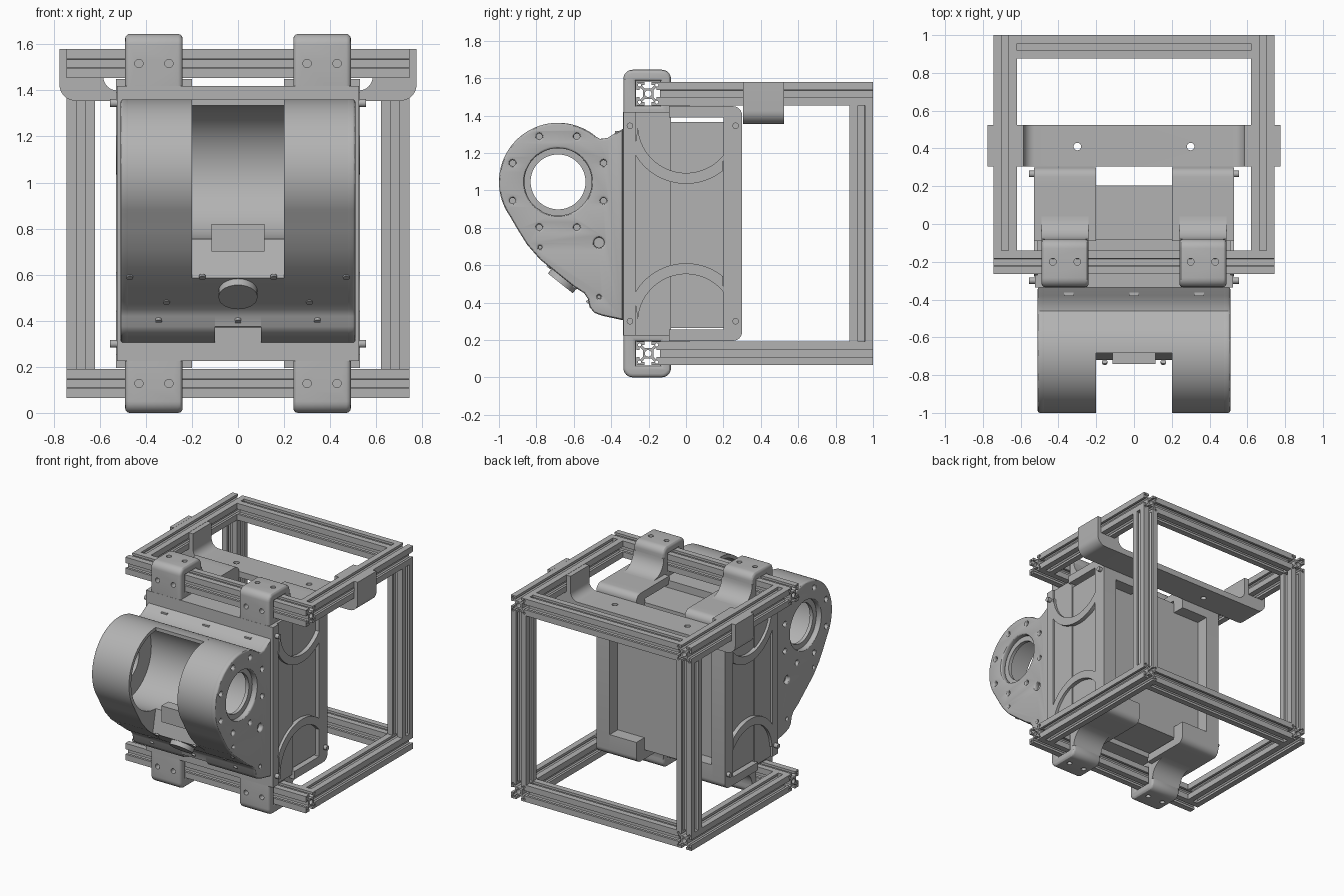
import bpy, bmesh
from math import sin, cos, pi, radians
from mathutils import Matrix, Vector

if "Cube" in bpy.data.objects:
    bpy.data.objects.remove(bpy.data.objects["Cube"])

grey = bpy.data.materials.new("plain grey")
grey.use_nodes = True
COLOR = (0.45, 0.45, 0.45, 1)
grey.diffuse_color = COLOR
grey.node_tree.nodes["Principled BSDF"].inputs["Base Color"].default_value = COLOR

parts = []
ZSUM = 1.645          # twice the height of the horizontal mirror plane
BASIS = {"x": Matrix(((0, 0, 1), (1, 0, 0), (0, 1, 0))),
         "y": Matrix(((1, 0, 0), (0, 0, -1), (0, 1, 0))),
         "z": Matrix.Identity(3)}
AXIS = {"x": Vector((1, 0, 0)), "y": Vector((0, 1, 0)), "z": Vector((0, 0, 1))}


def add(name, mesh):
    ob = bpy.data.objects.new(name, mesh)
    bpy.context.collection.objects.link(ob)
    mesh.materials.clear()
    mesh.materials.append(grey)
    parts.append(ob)
    return ob


def clean(mesh):
    bm = bmesh.new()
    bm.from_mesh(mesh)
    bmesh.ops.remove_doubles(bm, verts=bm.verts, dist=0.0002)
    bmesh.ops.recalc_face_normals(bm, faces=bm.faces)
    bm.to_mesh(mesh)
    bm.free()


def arc(cx, cy, r, a0, a1, n=16):
    return [(cx + r * cos(radians(a0 + (a1 - a0) * i / n)),
             cy + r * sin(radians(a0 + (a1 - a0) * i / n))) for i in range(n + 1)]


def circle(cx, cy, r, n=32):
    return arc(cx, cy, r, 0, 360, n)[:-1]


def rect(a0, a1, b0, b1):
    return [(a0, b0), (a1, b0), (a1, b1), (a0, b1)]


def round_rect(a0, a1, b0, b1, r):
    return (arc(a1 - r, b1 - r, r, 0, 90, 6) + arc(a0 + r, b1 - r, r, 90, 180, 6)
            + arc(a0 + r, b0 + r, r, 180, 270, 6) + arc(a1 - r, b0 + r, r, 270, 360, 6))


def extrude(name, loops, axis, lo, hi, bevel=0.0):
    """Extrude an outline with holes; profile planes are (y,z), (x,z), (x,y)."""
    cu = bpy.data.curves.new(name, "CURVE")
    cu.dimensions, cu.fill_mode = "2D", "BOTH"
    cu.extrude = (hi - lo) / 2 - bevel
    if bevel:
        cu.bevel_depth, cu.offset, cu.bevel_resolution = bevel, -bevel, 2
    for loop in loops:
        sp = cu.splines.new("POLY")
        sp.points.add(len(loop) - 1)
        for p, (a, b) in zip(sp.points, loop):
            p.co = (a, b, 0, 1)
        sp.use_cyclic_u = True
    tmp = bpy.data.objects.new(name + "_curve", cu)
    bpy.context.collection.objects.link(tmp)
    bpy.context.view_layer.update()
    dg = bpy.context.evaluated_depsgraph_get()
    mesh = bpy.data.meshes.new_from_object(tmp.evaluated_get(dg))
    bpy.data.objects.remove(tmp)
    mesh.transform(Matrix.Translation(AXIS[axis] * (lo + hi) / 2) @ BASIS[axis].to_4x4())
    clean(mesh)
    return add(name, mesh)


def box(name, x, y, z):
    return extrude(name, [rect(*x, *y)], "z", *z)


def peg(name, at, direction, r, length):
    bm = bmesh.new()
    rot = Vector(direction).to_track_quat("Z", "Y").to_matrix().to_4x4()
    bmesh.ops.create_cone(bm, cap_ends=True, segments=24, radius1=r, radius2=r,
                          depth=length, matrix=Matrix.Translation(at) @ rot)
    mesh = bpy.data.meshes.new(name)
    bm.to_mesh(mesh)
    bm.free()
    return add(name, mesh)


def mirror(ob, x=True, z=False):
    """Add mirrored copies across the middle and, if wanted, top to bottom."""
    for sx in ((1, -1) if x else (1,)):
        for sz in ((1, -1) if z else (1,)):
            if (sx, sz) != (1, 1):
                mesh = ob.data.copy()
                mesh.transform(Matrix.Translation((0, 0, ZSUM if sz < 0 else 0))
                               @ Matrix.Diagonal((sx, 1, sz, 1)))
                clean(mesh)
                add(ob.name + ("_right" if sx < 0 else "") + ("_lower" if sz < 0 else ""), mesh)


def drill(ob, at, direction, r, length):
    cutter = peg("cutter", at, direction, r, length)
    parts.remove(cutter)
    cutter.hide_render = True
    mod = ob.modifiers.new("hole", "BOOLEAN")
    mod.operation, mod.solver, mod.object = "DIFFERENCE", "EXACT", cutter
    bpy.context.view_layer.objects.active = ob
    bpy.ops.object.modifier_apply(modifier=mod.name)
    bpy.data.objects.remove(cutter)


# Slotted frame beams
H = 0.0625
side = [(H, H), (.019, H), (.019, .045), (.034, .045), (.018, .028)]
side += [(-a, b) for a, b in side[:0:-1]]


def beam(name, axis, u, v, lo, hi):
    loops, outline = [], []
    for k in range(4):
        c, s = (1, 0, -1, 0)[k], (0, 1, 0, -1)[k]
        outline += [(u + a * c - b * s, v + a * s + b * c) for a, b in side]
        loops.append(circle(u + .046 * (c - s), v + .046 * (c + s), .009, 8))
    return extrude(name, [outline, circle(u, v, .018, 16)] + loops, axis, lo, hi)


for tag, z in (("upper", ZSUM - .128), ("lower", .128)):
    beam(tag + "_front_beam", "x", -.2025, z, -.745, .745)
    beam(tag + "_back_beam", "x", .9375, z, -.62, .62)
    mirror(beam(tag + "_side_rail", "y", .6825, z, -.14, 1))
mirror(beam("back_post", "z", .6825, .9375, .19, 1.455))

# Round front housing, built as slices along x
CY, CZ = -.684, 1.045
top_edge = [(-.335, 1.33), (-.38, 1.305), (-.42, 1.28), (-.46, 1.275)]
belly = [(-.78, .63), (-.6, .485), (-.545, .45), (-.525, .42), (-.515, .375),
         (-.49, .345), (-.45, .33), (-.335, .305)]
shell = top_edge + arc(CY, CZ, .316, 50, 215, 40) + [(-.9, .79), (-.85, .71)] + belly
bolts = [circle(CY + .263 * cos(radians(22.5 + 45 * k)),
                CZ + .263 * sin(radians(22.5 + 45 * k)), .016, 12) for k in range(8)]
bolts += [circle(-.465, .72, .028, 16), circle(-.78, .695, .01, 12), circle(-.465, .43, .01, 12)]
mirror(extrude("housing_end_wall", [shell, circle(CY, CZ, .18, 48)] + bolts, "x", .465, .51, .012))
mirror(extrude("housing_inner_wall", [shell, circle(CY, CZ, .147, 48)], "x", .44, .466))
mirror(extrude("housing_lobe", [shell, circle(CY, CZ, .29, 64)], "x", .2, .478))
middle = (top_edge + arc(CY, CZ, .316, 50, 90, 10) + arc(CY, CZ, .29, 90, -90, 32)
          + [(-.72, .585)] + belly[1:])
mirror(extrude("housing_middle_side", [middle], "x", .1, .2))
extrude("housing_middle", [[(a, max(b, .37)) for a, b in middle]], "x", -.1, .1)
box("housing_tab", (-.115, .115), (-.74, -.66), (.70, .82))
slope = Vector((0, -.62, -.78))
peg("housing_button", (0, -.65, .53), slope, .085, .07)
for x, y, z in ((.47, -.732, .59), (.155, -.732, .59), (.31, -.595, .482), (.345, -.521, .40)):
    mirror(peg("housing_screw", (x, y, z), slope, .014, .012))
peg("housing_screw_centre", (0, -.521, .40), slope, .014, .012)
for x in (-.345, 0, .345):
    box("housing_ridge_slot", (x - .025, x + .025), (-.38, -.362), (1.29, 1.316))

# Clamps around the front beams, with curved feet behind
clamp = extrude("clamp", [round_rect(-.335, -.08, 1.3, ZSUM, .05),
                          rect(-.266, -.139, 1.453, 1.581)], "x", .24, .49, .02)
for x in (.30, .43):
    drill(clamp, (x, -.2, 1.517), (0, 1, 0), .018, .5)
    drill(clamp, (x, -.2, 1.6), (0, 0, 1), .018, .15)
mirror(clamp, z=True)
foot = [(-.1, 1.42), (.04, 1.42)] + arc(.04, 1.57, .12, 270, 180, 10) + [(-.1, 1.57)]
mirror(extrude("clamp_foot", [foot], "x", .24, .49), z=True)

# Body block between the clamps
box("body_front", (-.51, .51), (-.336, -.08), (.225, 1.42))
box("body_core", (-.5, .5), (-.09, .205), (.265, 1.365))

# Bracket plates, corner tabs and side flanges at the back
mirror(box("bracket_plate", (.2, .53), (-.09, .22), (1.39, 1.45)), z=True)
tab = [(.2, 1.45), (.2, 1.29)] + arc(.24, 1.39, .06, 270, 360, 6) + [(.3, 1.45)]
mirror(extrude("corner_tab", [[(.2, 1.29)] + [(.3, 1.29)] + arc(.25, 1.4, .05, 0, 90, 6)
                              + [(.2, 1.45)]], "x", .2, .43), z=True)
mirror(extrude("back_flange", [[(.2, .195), (.25, .195)] + arc(.25, .245, .05, 270, 360, 6)
                               + arc(.25, 1.4, .05, 0, 90, 6) + [(.2, 1.45)]], "x", .42, .53))
mirror(box("side_strip", (.5, .525), (-.335, -.27), (.225, 1.42)))

# Curved side ribs and corner bolts
rib = arc(0, 1.35, .315, -152, -51, 28) + arc(0, 1.35, .257, -39, -178, 28)
mirror(extrude("side_rib", [rib], "x", .495, .53), z=True)
for y in (-.3, .265):
    mirror(peg("corner_bolt", (.53, y, 1.345), (1, 0, 0), .017, .05), z=True)

# Cross tray hung between the upper side rails
half = ([(0, 1.355)] + arc(.705, 1.425, .07, 270, 360, 8)
        + [(.775, 1.58), (.745, 1.58), (.745, 1.455), (.62, 1.455), (.62, 1.578), (.585, 1.578)]
        + arc(.525, 1.46, .06, 0, -90, 8) + [(0, 1.4)])
tray = extrude("cross_tray", [half + [(-a, b) for a, b in half[-2:0:-1]]], "y", .305, .525)
for x in (-.3, .3):
    drill(tray, (x, .41, 1.38), (0, 0, 1), .02, .2)

# Smooth round surfaces, keep edges sharp
bpy.ops.object.select_all(action="DESELECT")
for ob in parts:
    ob.select_set(True)
bpy.context.view_layer.objects.active = parts[0]
bpy.ops.object.shade_smooth_by_angle(angle=radians(30))
